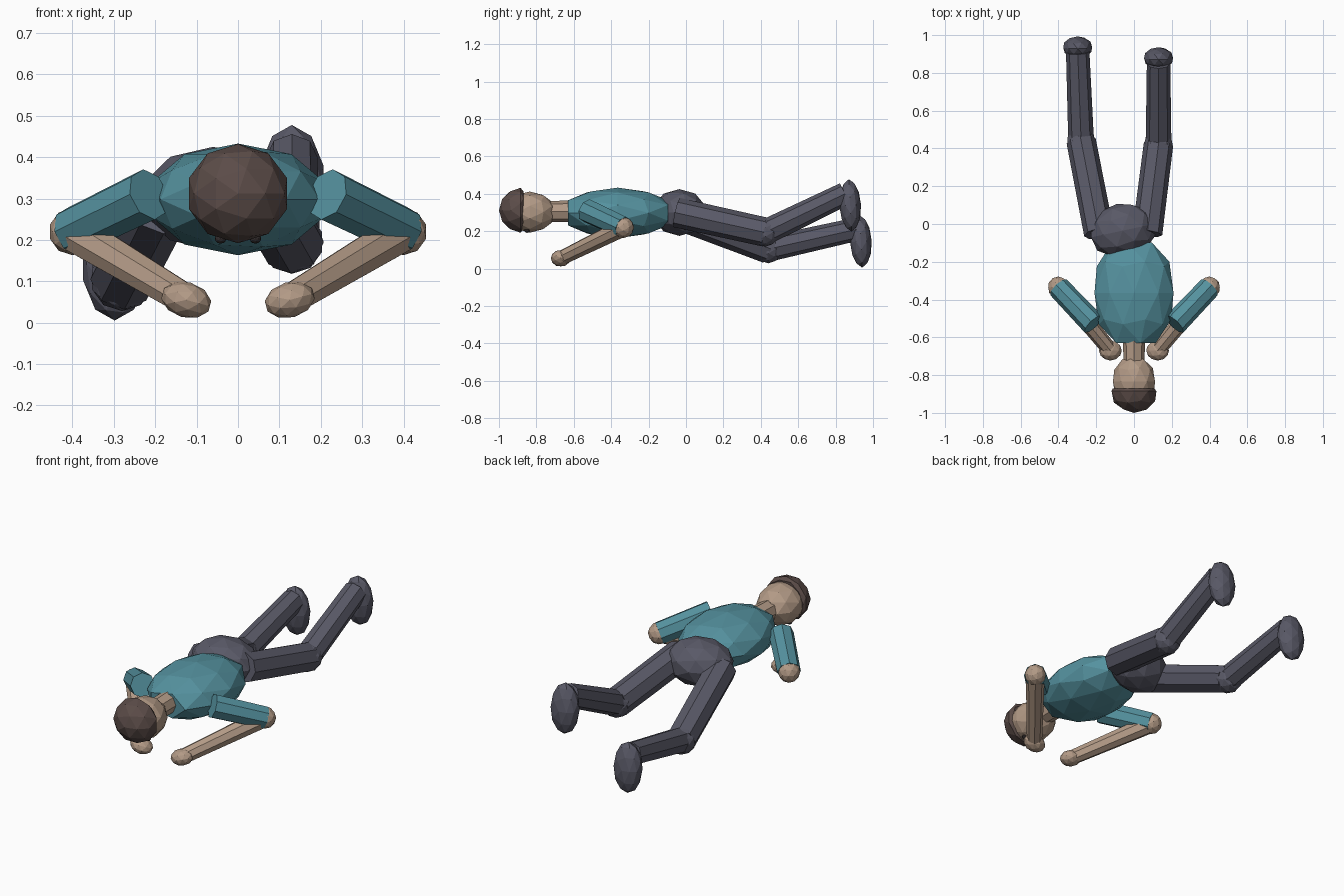
import bpy, math
from mathutils import Vector, Matrix, Euler

cube = bpy.data.objects.get("Cube")
if cube:
    bpy.data.objects.remove(cube, do_unlink=True)


def material(name, rgb):
    m = bpy.data.materials.new(name)
    m.use_nodes = True
    color = (*rgb, 1)
    m.diffuse_color = color
    m.node_tree.nodes["Principled BSDF"].inputs["Base Color"].default_value = color
    return m


SHIRT = material("teal_shirt", (0.09, 0.285, 0.345))
SKIN = material("tan_skin", (0.45, 0.325, 0.24))
HAIR = material("brown_hair", (0.105, 0.072, 0.065))
TROUSERS = material("slate_trousers", (0.1, 0.1, 0.135))
EYES = material("dark_eyes", (0.03, 0.024, 0.024))


def finish(name, mat):
    ob = bpy.context.object
    ob.name = name
    ob.data.materials.append(mat)
    return ob


def ball(name, mat, centre, radii, turn=(0, 0, 0), y_min=-9, y_max=9):
    """Faceted ellipsoid with its pole along y; y limits flatten the ends."""
    bpy.ops.mesh.primitive_ico_sphere_add(subdivisions=2, radius=1)
    ob = finish(name, mat)
    ob.data.transform(Matrix.Rotation(math.pi / 2, 4, 'X'))
    ob.data.transform(Matrix.Diagonal((*radii, 1)))
    for v in ob.data.vertices:
        v.co.y = min(max(v.co.y, y_min), y_max)
    ob.location = centre
    ob.rotation_euler = Euler([math.radians(a) for a in turn])
    return ob


def limb(name, mat, start, end, r1, r2):
    """Tapered eight-sided tube between two points."""
    a, b = Vector(start), Vector(end)
    bpy.ops.mesh.primitive_cone_add(vertices=8, radius1=r1, radius2=r2,
                                    depth=(b - a).length, location=(a + b) / 2)
    ob = finish(name, mat)
    ob.rotation_euler = (b - a).to_track_quat('Z', 'Y').to_euler()
    return ob


# Trunk
ball("torso", SHIRT, (0, -0.365, 0.298), (0.22, 0.315, 0.135), y_min=-0.265, y_max=0.268)
ball("pelvis", TROUSERS, (-0.06, -0.035, 0.3), (0.18, 0.145, 0.125), (0, 0, 12))

# Head
limb("neck", SKIN, (0, -0.58, 0.307), (0, -0.74, 0.305), 0.06, 0.055)
ball("head", SKIN, (0, -0.835, 0.302), (0.117, 0.14, 0.11))
ball("hair", HAIR, (0, -0.885, 0.312), (0.125, 0.115, 0.12), y_max=0.015)

# Paired eyes and arms
for side, s in (("left", 1), ("right", -1)):
    ball(side + "_eye", EYES, (s * 0.042, -0.85, 0.203), (0.014, 0.014, 0.012))
    shoulder = (s * 0.215, -0.53, 0.31)
    elbow = (s * 0.4, -0.335, 0.22)
    hand = (s * 0.125, -0.67, 0.055)
    limb(side + "_upper_arm", SHIRT, shoulder, elbow, 0.064, 0.06)
    ball(side + "_elbow", SKIN, elbow, (0.057, 0.057, 0.057))
    limb(side + "_forearm", SKIN, elbow, hand, 0.05, 0.04)
    ball(side + "_hand", SKIN, hand, (0.062, 0.053, 0.043), (0, s * -15, 0))

# Legs, each with its own bend
legs = (
    ("left", (0.07, -0.05, 0.3), (0.13, 0.425, 0.195), (0.13, 0.85, 0.4), (0.13, 0.878, 0.338)),
    ("right", (-0.185, -0.05, 0.29), (-0.28, 0.44, 0.105), (-0.298, 0.91, 0.21), (-0.298, 0.935, 0.145)),
)
for side, hip, knee, ankle, foot in legs:
    limb(side + "_thigh", TROUSERS, hip, knee, 0.08, 0.078)
    ball(side + "_knee", TROUSERS, knee, (0.077, 0.077, 0.077))
    limb(side + "_shin", TROUSERS, knee, ankle, 0.068, 0.062)
    ball(side + "_foot", TROUSERS, foot, (0.08, 0.058, 0.14), (3, 0, 0))
